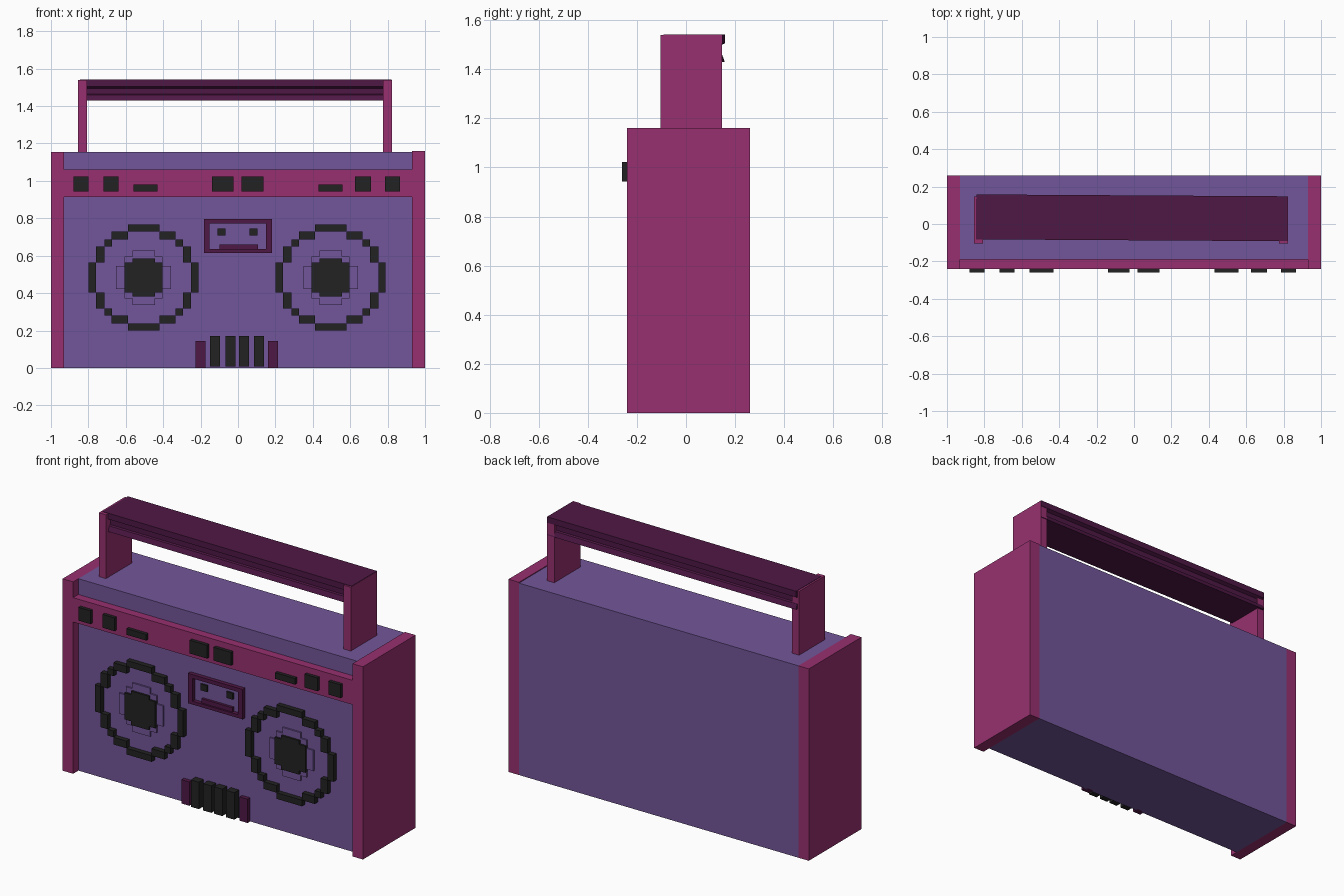
import bpy, bmesh
from mathutils import Matrix

if "Cube" in bpy.data.objects:
    bpy.data.objects.remove(bpy.data.objects["Cube"])


def material(name, rgb):
    m = bpy.data.materials.new(name)
    m.diffuse_color = (*rgb, 1)
    m.use_nodes = True
    m.node_tree.nodes["Principled BSDF"].inputs["Base Color"].default_value = m.diffuse_color
    return m


PURPLE = material("purple", (0.17, 0.093, 0.32))
PINK = material("pink", (0.31, 0.03, 0.16))
MAROON = material("maroon", (0.078, 0.009, 0.06))
BLACK = material("black", (0.016, 0.016, 0.016))


def finish(name, bm, mat):
    me = bpy.data.meshes.new(name)
    bmesh.ops.recalc_face_normals(bm, faces=bm.faces)
    bm.to_mesh(me)
    bm.free()
    me.materials.append(mat)
    ob = bpy.data.objects.new(name, me)
    bpy.context.collection.objects.link(ob)
    return ob


def boxes(name, mat, y0, y1, rects):
    """One object made of boxes; each rect is (x0, x1, z0, z1)."""
    bm = bmesh.new()
    for x0, x1, z0, z1 in rects:
        m = Matrix.Translation(((x0 + x1) / 2, (y0 + y1) / 2, (z0 + z1) / 2))
        bmesh.ops.create_cube(bm, size=1, matrix=m @ Matrix.Diagonal((x1 - x0, y1 - y0, z1 - z0, 1)))
    return finish(name, bm, mat)


def quadrants(cx, cz, rects):
    """Mirror rects given as offsets from a centre into all four quadrants."""
    out = []
    for a, b, c, d in rects:
        for sx in ((1,) if a < 0 else (1, -1)):
            for sz in ((1,) if c < 0 else (1, -1)):
                xs, zs = sorted((sx * a, sx * b)), sorted((sz * c, sz * d))
                out.append((cx + xs[0], cx + xs[1], cz + zs[0], cz + zs[1]))
    return out


FACE = -0.19   # front plane of the purple body

# Case
boxes("body", PURPLE, FACE, 0.26, [(-0.93, 0.93, 0, 1.155)])
boxes("left_side_panel", PINK, -0.24, 0.26, [(-1, -0.93, 0, 1.155)])
boxes("right_side_panel", PINK, -0.24, 0.26, [(0.93, 1, 0, 1.16)])
boxes("control_band", PINK, -0.24, FACE, [(-0.93, 0.93, 0.913, 1.06)])

# Control buttons
boxes("square_buttons", BLACK, -0.26, -0.24,
      [(x, x + w, 0.943, 1.023) for x, w in
       [(-0.88, 0.08), (-0.72, 0.08), (-0.14, 0.115), (0.02, 0.115), (0.625, 0.085), (0.785, 0.08)]])
boxes("slim_buttons", BLACK, -0.26, -0.24,
      [(-0.56, -0.43, 0.943, 0.98), (0.43, 0.56, 0.943, 0.98)])

# Stepped speakers
for side, cx in (("left", -0.505), ("right", 0.495)):
    cz = 0.483
    boxes(side + "_speaker_ring", BLACK, -0.22, FACE, quadrants(cx, cz, [
        (-0.084, 0.084, 0.246, 0.283), (0.084, 0.17, 0.203, 0.246),
        (0.17, 0.21, 0.165, 0.203), (0.21, 0.255, 0.08, 0.165),
        (0.255, 0.294, -0.08, 0.08)]))
    boxes(side + "_speaker_inner_ring", PURPLE, -0.2, FACE, quadrants(cx, cz, [
        (-0.06, 0.06, 0.1, 0.146), (0.06, 0.102, 0.08, 0.112),
        (0.102, 0.146, -0.062, 0.062)]))
    boxes(side + "_speaker_cone", BLACK, -0.212, FACE, quadrants(cx, cz, [
        (-0.06, 0.06, -0.102, 0.102), (0.06, 0.102, -0.08, 0.08)]))

# Cassette window
boxes("cassette_frame", MAROON, -0.215, FACE, [
    (-0.183, 0.181, 0.772, 0.795), (-0.183, 0.181, 0.615, 0.635),
    (-0.183, -0.152, 0.635, 0.772), (0.149, 0.181, 0.635, 0.772)])
boxes("cassette_reels", BLACK, -0.2, FACE, [(-0.11, -0.067, 0.707, 0.745), (0.062, 0.105, 0.707, 0.745)])
boxes("cassette_slot", MAROON, -0.205, FACE, [(-0.1, 0.107, 0.635, 0.661)])

# Playback keys
boxes("playback_keys", BLACK, -0.235, FACE,
      [(x, x + 0.054, 0.008, 0.17) for x in (-0.15, -0.067, 0.006, 0.086)])
boxes("key_end_blocks", MAROON, -0.215, -0.175, [(-0.227, -0.174, 0, 0.143), (0.161, 0.214, 0, 0.143)])

# Handle posts
boxes("handle_posts", PINK, -0.103, 0.146, [(-0.855, -0.807, 1.15, 1.539), (0.775, 0.823, 1.15, 1.539)])

# Handle bar: grooved profile swept along x, very slightly turned
half = [(0.12, 1.541), (0.12, 1.505), (0.1, 1.495), (0.1, 1.465), (0.109, 1.46), (0.12, 1.43)]
profile = half + [(-y, z) for y, z in reversed(half)]
bm = bmesh.new()
f = bm.faces.new([bm.verts.new((-0.835, y, z)) for y, z in profile])
ext = bmesh.ops.extrude_face_region(bm, geom=[f])
bmesh.ops.translate(bm, vec=(1.665, 0, 0), verts=[v for v in ext["geom"] if isinstance(v, bmesh.types.BMVert)])
bar = finish("handle_bar", bm, MAROON)
bar.location = (-0.009, 0.033, 0)
bar.rotation_euler.z = -0.006
